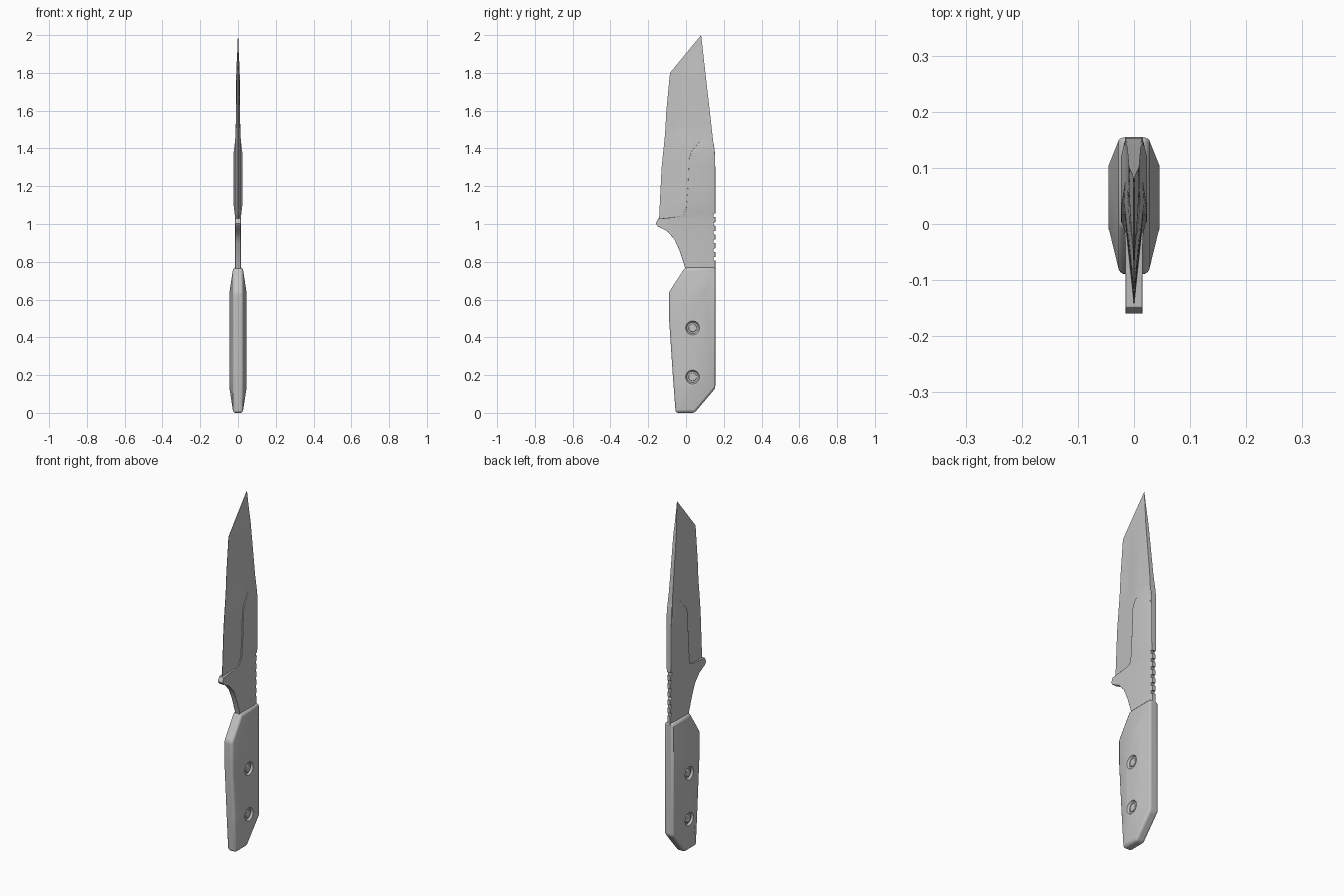
import bpy, bmesh, math

cube = bpy.data.objects.get("Cube")
if cube:
    bpy.data.objects.remove(cube, do_unlink=True)

steel = bpy.data.materials.new("plain_grey")
steel.use_nodes = True
GREY = (0.55, 0.55, 0.55, 1)
steel.diffuse_color = GREY
steel.node_tree.nodes["Principled BSDF"].inputs["Base Color"].default_value = GREY


def lerp_table(table, v):
    """Piecewise linear lookup in a list of (key, value)."""
    if v <= table[0][0]:
        return table[0][1]
    for (a, p), (b, q) in zip(table, table[1:]):
        if v <= b:
            return p + (q - p) * (v - a) / (b - a)
    return table[-1][1]


def smooth(v, a, b):
    f = min(1, max(0, (v - a) / (b - a)))
    return f * f * (3 - 2 * f)


def finish(name, bm, bevel=0, limit=40, segments=2):
    bmesh.ops.remove_doubles(bm, verts=bm.verts, dist=1e-5)
    bmesh.ops.recalc_face_normals(bm, faces=bm.faces)
    mesh = bpy.data.meshes.new(name)
    bm.to_mesh(mesh)
    bm.free()
    mesh.materials.append(steel)
    ob = bpy.data.objects.new(name, mesh)
    bpy.context.collection.objects.link(ob)
    if bevel:
        m = ob.modifiers.new("soft_edges", 'BEVEL')
        m.width, m.segments = bevel, segments
        m.limit_method, m.angle_limit = 'ANGLE', math.radians(limit)
    return ob


def shade(ob, angle=30):
    bpy.ops.object.select_all(action='DESELECT')
    ob.select_set(True)
    bpy.context.view_layer.objects.active = ob
    bpy.ops.object.shade_smooth_by_angle(angle=math.radians(angle))


def loft(rings, capped=True):
    """Bridge closed rings of equal length."""
    bm = bmesh.new()
    vs = [[bm.verts.new(p) for p in r] for r in rings]
    n = len(vs[0])
    for a, b in zip(vs, vs[1:]):
        for i in range(n):
            j = (i + 1) % n
            bm.faces.new((a[i], a[j], b[j], b[i]))
    if capped:
        bm.faces.new(vs[0])
        bm.faces.new(vs[-1])
    return bm


# Blade: wedge section with a hollow near the tip
EDGE = [(1.01, -.142), (1.04, -.142), (1.3, -.129), (1.475, -.111),
        (1.6, -.104), (1.8, -.085), (2.0, .08)]
BACK = [(1.01, .14), (1.1, .14), (1.4, .148), (2.0, .08)]
THICK = [(1.01, .010), (1.1, .016), (1.4, .016), (1.5, .011),
         (1.8, .008), (1.93, .004), (2.0, .001)]
COLS = 18


def half_thickness(y, z):
    ye = lerp_table(EDGE, z)
    t = .0012 + lerp_table(THICK, z) * min(1, (y - ye) / .15)
    hollow = (smooth(z, 1.43, 1.52) * (1 - smooth(z, 1.74, 1.9))
              * (1 - smooth(y, -.065, .015)))
    if z > 1.995:
        return .0005
    return t * (1 - .6 * hollow)


rings = []
for r in range(51):
    z = 1.01 + .99 * r / 50
    ye, yb = lerp_table(EDGE, z), lerp_table(BACK, z)
    side = []
    for c in range(COLS + 1):
        y = ye + (yb - ye) * c / COLS
        side.append((half_thickness(y, z), y, z))
    rings.append(side + [(-x, y, z) for x, y, z in reversed(side)])
bm = loft(rings, capped=False)
bm.faces.new([v for v in bm.verts if v.co.z < 1.0101])
shade(finish("blade", bm), 35)

# Spine, ricasso and guard: one plate with grip notches along the back
outline = [(0, .74), (-.008, .78), (-.035, .86), (-.062, .92), (-.10, .962),
           (-.15, .988), (-.16, 1.003), (-.148, 1.028), (-.06, 1.036),
           (-.015, 1.045), (.001, 1.085), (.01, 1.2), (.017, 1.35),
           (.03, 1.385), (.10, 1.47), (.14, 1.46), (.152, 1.39), (.155, 1.30)]
for i in range(6):
    top = 1.055 - i * .046
    outline += [(.155, top), (.145, top), (.145, top - .018), (.155, top - .018)]
outline += [(.155, .74)]
PLATE = [(.74, .015), (1.03, .015), (1.1, .023), (1.38, .023), (1.47, .0115)]
bm = loft([[(s, y, z) for y, z in outline] for s in (-1, 1)])
for z in (.9, 1.03, 1.065, 1.1, 1.2, 1.3, 1.38, 1.42):
    bmesh.ops.bisect_plane(bm, geom=bm.verts[:] + bm.edges[:] + bm.faces[:],
                           plane_co=(0, 0, z), plane_no=(0, 0, 1))
bmesh.ops.bisect_plane(bm, geom=bm.verts[:] + bm.edges[:] + bm.faces[:],
                       plane_co=(0, .12, 0), plane_no=(0, 1, 0))
for v in bm.verts:
    taper = 1 - .35 * min(1, max(0, (v.co.y - .12) / .035))
    v.co.x *= lerp_table(PLATE, v.co.z) * taper
shade(finish("spine_and_guard", bm, bevel=.003, limit=50), 35)

# Handle: chamfered slab with a raised flat on each side
outer = [(-.055, 0), (.045, 0), (.155, .13), (.155, .77),
         (-.005, .77), (-.09, .64), (-.09, .5), (-.07, .2)]
inner = [(-.01, .13), (.035, .13), (.105, .2), (.105, .64),
         (.03, .64), (-.008, .58), (-.008, .46), (-.006, .2)]
layers = [(-.045, inner), (-.025, outer), (.025, outer), (.045, inner)]
handle = finish("handle", loft([[(x, y, z) for y, z in p] for x, p in layers]),
                bevel=.012, limit=25, segments=3)


def disc(name, x, y, z, r1, r2, depth, bevel=0):
    """Cylinder or cone lying along x."""
    bm = bmesh.new()
    bmesh.ops.create_cone(bm, cap_ends=True, segments=32, radius1=r1,
                          radius2=r2, depth=depth)
    for v in bm.verts:
        v.co = (x + v.co.z, y + v.co.x, z + v.co.y)
    return finish(name, bm, bevel)


# Countersunk screws on both sides of the handle
for level, z in (("upper", .45), ("lower", .19)):
    for side, s in (("left", 1), ("right", -1)):
        r1, r2 = (.03, .04) if s > 0 else (.04, .03)
        cutter = disc(f"{level}_{side}_hole_cutter", s * .042, .035, z, r1, r2, .016)
        cutter.hide_render = True
        cutter.hide_set(True)
        cut = handle.modifiers.new("screw_hole", 'BOOLEAN')
        cut.operation, cut.object, cut.solver = 'DIFFERENCE', cutter, 'EXACT'
        shade(disc(f"{level}_{side}_screw", s * .034, .035, z, .022, .022, .012, .003))
shade(handle, 30)
